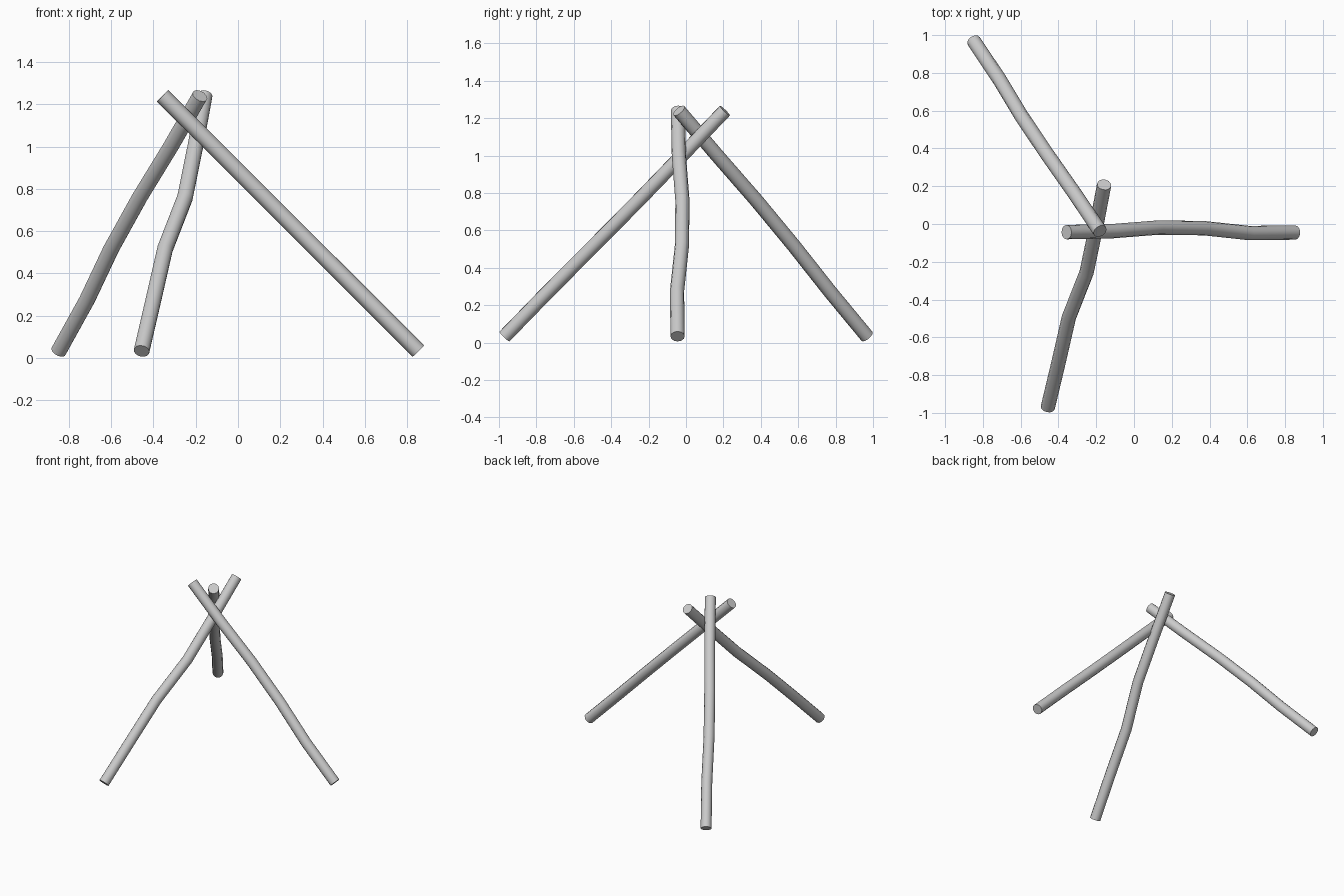
import bpy
import math

if "Cube" in bpy.data.objects:
    bpy.data.objects.remove(bpy.data.objects["Cube"])

RADIUS = 0.038


def pole(name, points):
    """Bent round pole swept along a path, with flat capped ends."""
    curve = bpy.data.curves.new(name, 'CURVE')
    curve.dimensions = '3D'
    curve.bevel_depth = RADIUS
    curve.bevel_resolution = 4
    curve.use_fill_caps = True
    path = curve.splines.new('POLY')
    path.points.add(len(points) - 1)
    for p, co in zip(path.points, points):
        p.co = (*co, 1)
    obj = bpy.data.objects.new(name, curve)
    bpy.context.collection.objects.link(obj)
    bpy.ops.object.select_all(action='DESELECT')
    obj.select_set(True)
    bpy.context.view_layer.objects.active = obj
    bpy.ops.object.convert(target='MESH')
    bpy.ops.object.shade_smooth_by_angle(angle=math.radians(40))


# Three crooked poles leaning together and crossing near the top
pole("right_pole", [
    (0.853, -0.045, 0.033), (0.611, -0.048, 0.275), (0.369, -0.022, 0.516),
    (0.127, -0.019, 0.758), (-0.115, -0.038, 1.0), (-0.357, -0.043, 1.24)])

pole("front_pole", [
    (-0.456, -0.97, 0.033), (-0.400, -0.735, 0.275), (-0.345, -0.495, 0.516),
    (-0.251, -0.256, 0.758), (-0.202, -0.022, 1.0), (-0.158, 0.208, 1.24)])

pole("back_left_pole", [
    (-0.848, 0.968, 0.033), (-0.714, 0.768, 0.275), (-0.600, 0.578, 0.516),
    (-0.466, 0.378, 0.758), (-0.318, 0.167, 1.0), (-0.180, -0.038, 1.24)])
